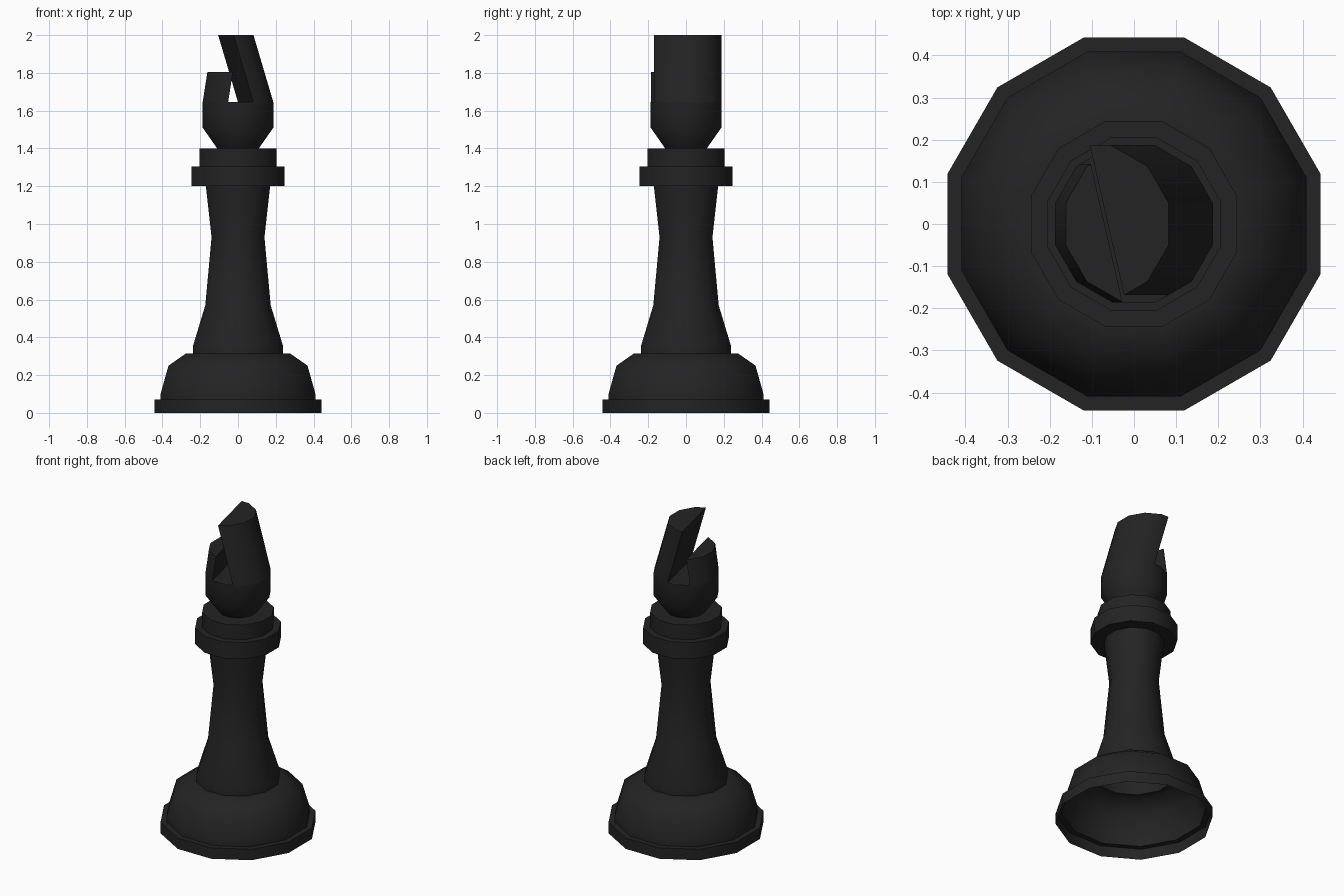
import bpy, bmesh, math
from mathutils import Vector

if "Cube" in bpy.data.objects:
    bpy.data.objects.remove(bpy.data.objects["Cube"])

SIDES = 12
START = math.radians(15)
FLAT = math.cos(START)          # profile widths are measured across the flats

mat = bpy.data.materials.new("black")
mat.diffuse_color = (0.017, 0.017, 0.017, 1)
mat.use_nodes = True
mat.node_tree.nodes["Principled BSDF"].inputs["Base Color"].default_value = mat.diffuse_color


def finish(bm, name):
    me = bpy.data.meshes.new(name)
    bm.to_mesh(me)
    bm.free()
    ob = bpy.data.objects.new(name, me)
    bpy.context.collection.objects.link(ob)
    me.materials.append(mat)
    bpy.ops.object.select_all(action='DESELECT')
    ob.select_set(True)
    bpy.context.view_layer.objects.active = ob
    bpy.ops.object.shade_smooth_by_angle(angle=math.radians(40))
    return ob


def turned(profile, cap_top=False):
    """Revolve (half width, z) points, bottom to top, into an open shell."""
    bm = bmesh.new()
    rings = []
    for w, z in profile:
        r = w / FLAT
        angles = [START + 2 * math.pi * i / SIDES for i in range(SIDES)]
        rings.append([bm.verts.new((r * math.cos(a), r * math.sin(a), z)) for a in angles])
    for lo, hi in zip(rings, rings[1:]):
        for i in range(SIDES):
            j = (i + 1) % SIDES
            bm.faces.new((lo[i], lo[j], hi[j], hi[i]))
    if cap_top:
        bm.faces.new(rings[-1])
    return bm


# Hollow stepped base, open underneath
finish(turned([(0.443, 0), (0.443, 0.07), (0.41, 0.07), (0.41, 0.10),
               (0.368, 0.25), (0.275, 0.315), (0.238, 0.315)]), "base")

# Waisted column
finish(turned([(0.238, 0.315), (0.238, 0.355), (0.173, 0.57),
               (0.14, 0.93), (0.17, 1.20)]), "column")

# Two-step collar
finish(turned([(0.17, 1.20), (0.245, 1.20), (0.245, 1.305), (0.205, 1.305),
               (0.205, 1.40), (0.11, 1.40)]), "collar")

# Head up to the floor of the slot
SLOT_Z = 1.645
finish(turned([(0.11, 1.40), (0.187, 1.51), (0.187, SLOT_Z)], True), "head")


# Leaning halves on either side of the slot
def half(name, point, normal, top, lean):
    bm = turned([(0.187, SLOT_Z), (0.187, top)], True)
    cut = bmesh.ops.bisect_plane(bm, geom=bm.verts[:] + bm.edges[:] + bm.faces[:],
                                 plane_co=point, plane_no=normal, clear_inner=True)
    ends = [v for v in cut["geom_cut"] if isinstance(v, bmesh.types.BMVert)]
    ends.sort(key=lambda v: (v.co.z, v.co.y))
    a, b, c, d = ends
    bm.faces.new((a, b, d, c))
    for v in bm.verts:
        if v.co.z > top - 0.01:
            v.co.x += lean
    bmesh.ops.recalc_face_normals(bm, faces=bm.faces[:])
    if sum(f.normal.dot(f.calc_center_median() - Vector((0.07 * normal.x, 0, 1.7)))
           for f in bm.faces) < 0:
        bmesh.ops.reverse_faces(bm, faces=bm.faces[:])
    finish(bm, name)


across = Vector((0.35, 0.08, 0)).normalized()
half("tall_half", Vector((0.0, 0.187, SLOT_Z)), across, 2.0, -0.105)
half("short_half", Vector((-0.052, -0.187, SLOT_Z)), -across, 1.805, 0.025)
